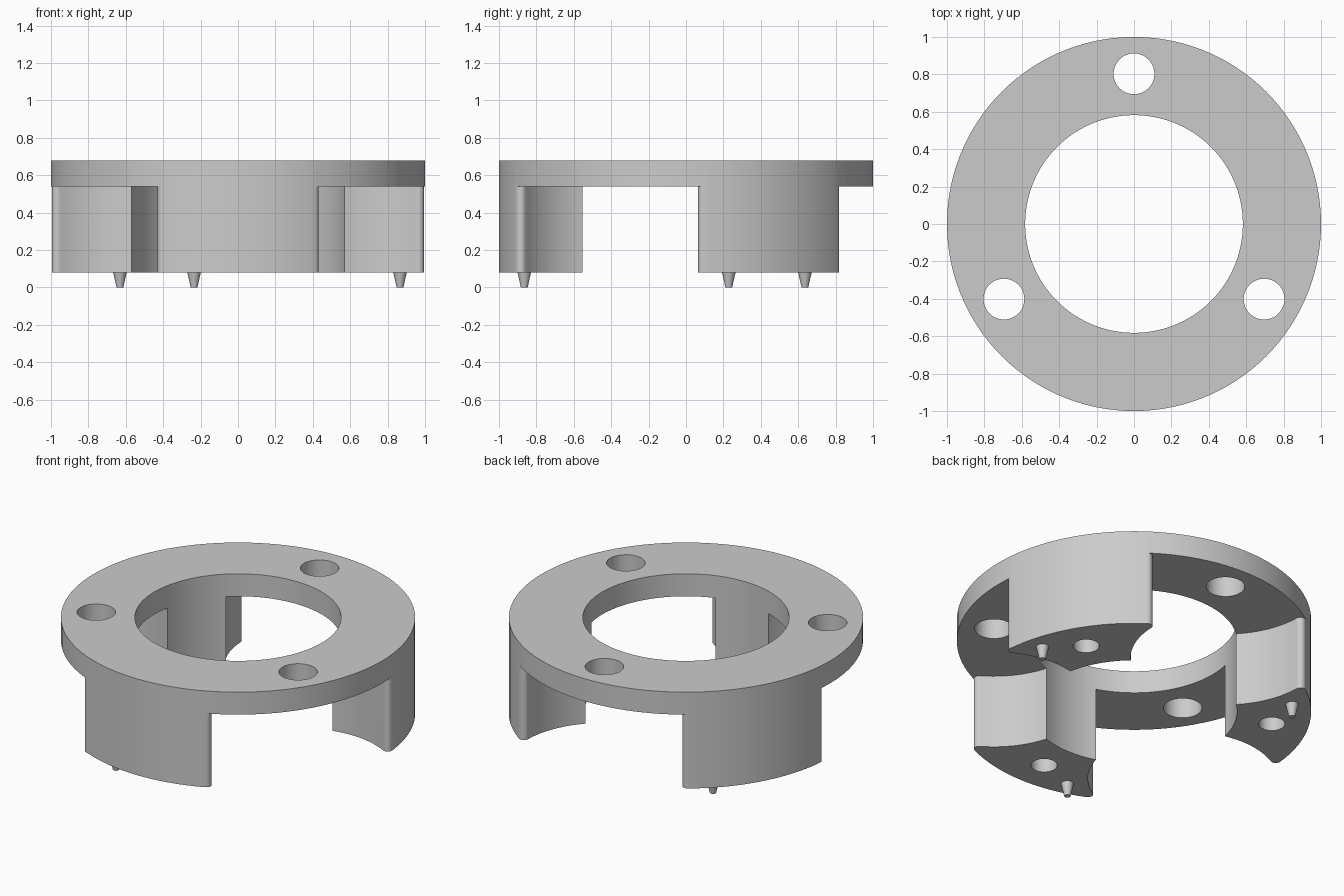
import bpy
import bmesh
from math import sin, cos, acos, atan2, pi, radians
from mathutils import Matrix, Vector

cube = bpy.data.objects.get("Cube")
if cube:
    bpy.data.objects.remove(cube, do_unlink=True)

OUTER, INNER = 1.0, 0.582
FOOT_Z, FLANGE_Z, TOP_Z = 0.08, 0.54, 0.68
HOLE_R = 0.803            # distance of every hole from the axis
GAP, FILLET = 0.535, 0.03  # radius of the cut between legs, and of its outer rounding
GAP_ANGLES = [radians(a) for a in (90, 210, 330)]
LEG_ANGLES = [radians(a) for a in (30, 150, 270)]

grey = bpy.data.materials.new("plain_grey")
grey.use_nodes = True
colour = (0.6, 0.6, 0.6, 1)
grey.diffuse_color = colour
grey.node_tree.nodes["Principled BSDF"].inputs["Base Color"].default_value = colour


def make_object(name, bm):
    bmesh.ops.recalc_face_normals(bm, faces=bm.faces)
    mesh = bpy.data.meshes.new(name)
    bm.to_mesh(mesh)
    bm.free()
    mesh.materials.append(grey)
    obj = bpy.data.objects.new(name, mesh)
    bpy.context.collection.objects.link(obj)
    return obj


def add_cone(bm, angle, dist, r_low, r_high, z0, z1, segments=48):
    place = Matrix.Translation((dist * cos(angle), dist * sin(angle), (z0 + z1) / 2))
    bmesh.ops.create_cone(bm, cap_ends=True, segments=segments, radius1=r_low,
                          radius2=r_high, depth=z1 - z0, matrix=place)


def arc(centre, radius, start, end, steps):
    return [centre + radius * Vector((cos(t), sin(t)))
            for t in (start + (end - start) * i / steps for i in range(steps + 1))]


def gap_outline():
    # Round scoop about the hole, flaring out through a rounded corner at each leg
    reach = OUTER - FILLET
    a = acos((reach ** 2 + HOLE_R ** 2 - (GAP + FILLET) ** 2) / (2 * reach * HOLE_R))
    hole = Vector((HOLE_R, 0))
    corner = Vector((reach * cos(a), reach * sin(a)))
    b = atan2(corner.y, corner.x - HOLE_R)
    half = arc(hole, GAP, pi, b, 24)
    half += arc(corner, FILLET, b + pi, a + 2 * pi, 8)[1:]
    half.append(Vector((cos(a), sin(a))) * 1.3)
    mirrored = [Vector((p.x, -p.y)) for p in half[1:]]
    return half + mirrored[::-1]


def cut(target, cutter):
    cutter.hide_render = True
    mod = target.modifiers.new("cut", "BOOLEAN")
    mod.operation = "DIFFERENCE"
    mod.solver = "EXACT"
    mod.object = cutter
    bpy.context.view_layer.objects.active = target
    bpy.ops.object.modifier_apply(modifier=mod.name)
    bpy.data.objects.remove(cutter, do_unlink=True)


def smooth(obj):
    bpy.ops.object.select_all(action="DESELECT")
    obj.select_set(True)
    bpy.context.view_layer.objects.active = obj
    bpy.ops.object.shade_smooth_by_angle(angle=radians(30))


# Body: a thick tube from the feet to the top of the flange
bm = bmesh.new()
for low, high in ((FOOT_Z, TOP_Z),):
    rim = [bm.verts.new(p) for p in ((INNER, 0, low), (OUTER, 0, low),
                                     (OUTER, 0, high), (INNER, 0, high))]
edges = [bm.edges.new((rim[i], rim[(i + 1) % 4])) for i in range(4)]
bmesh.ops.spin(bm, geom=rim + edges, axis=(0, 0, 1), cent=(0, 0, 0),
               angle=2 * pi, steps=120, use_merge=True)
bmesh.ops.remove_doubles(bm, verts=bm.verts, dist=0.0001)
body = make_object("flanged_ring_with_legs", bm)

# Gaps between the three legs
bm = bmesh.new()
outline = gap_outline()
for angle in GAP_ANGLES:
    turn = Matrix.Rotation(angle, 3, "Z")
    face = bm.faces.new([bm.verts.new(turn @ Vector((p.x, p.y, 0))) for p in outline])
    new = bmesh.ops.extrude_face_region(bm, geom=[face])["geom"]
    bmesh.ops.translate(bm, vec=(0, 0, FLANGE_Z),
                        verts=[v for v in new if isinstance(v, bmesh.types.BMVert)])
cut(body, make_object("gap_cutter", bm))

# Through holes in the flange and blind holes in the feet
bm = bmesh.new()
for angle in GAP_ANGLES:
    add_cone(bm, angle, HOLE_R, 0.109, 0.109, 0.4, 0.8)
for angle in LEG_ANGLES:
    add_cone(bm, angle, 0.79, 0.074, 0.074, 0, 0.45)
cut(body, make_object("hole_cutter", bm))
smooth(body)

# Tapered locating pegs under the feet
for i, angle in enumerate(LEG_ANGLES):
    bm = bmesh.new()
    add_cone(bm, angle - radians(15.2), 0.896, 0.018, 0.036, 0, FOOT_Z, 24)
    smooth(make_object(f"locating_peg_{i + 1}", bm))
